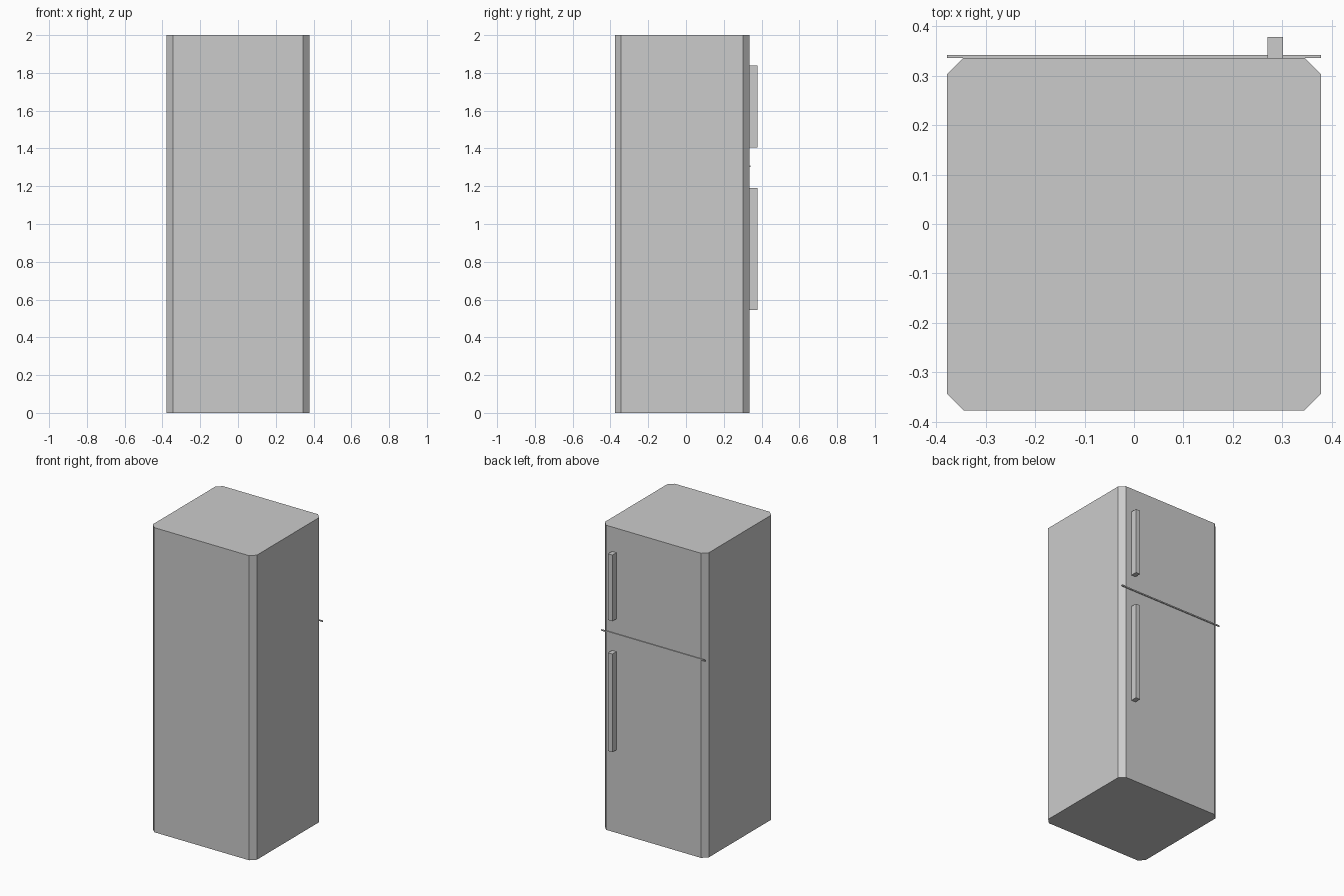
import bpy
import bmesh

default_cube = bpy.data.objects.get("Cube")
if default_cube:
    bpy.data.objects.remove(default_cube, do_unlink=True)

grey = bpy.data.materials.new("light_grey")
grey.use_nodes = True
colour = (0.6, 0.6, 0.6, 1)
grey.diffuse_color = colour
grey.node_tree.nodes["Principled BSDF"].inputs["Base Color"].default_value = colour


def box(name, low, high, chamfer=0):
    """Box between two corners, with optional chamfered upright edges."""
    mesh = bpy.data.meshes.new(name)
    bm = bmesh.new()
    bmesh.ops.create_cube(bm, size=1)
    for v in bm.verts:
        v.co = [h if c > 0 else l for c, l, h in zip(v.co, low, high)]
    if chamfer:
        upright = [e for e in bm.edges
                   if abs(e.verts[0].co.z - e.verts[1].co.z) > 0.1]
        bmesh.ops.bevel(bm, geom=upright, offset=chamfer,
                        offset_type='OFFSET', segments=1, affect='EDGES')
    bmesh.ops.recalc_face_normals(bm, faces=bm.faces)
    bm.to_mesh(mesh)
    bm.free()
    mesh.materials.append(grey)
    obj = bpy.data.objects.new(name, mesh)
    bpy.context.collection.objects.link(obj)
    return obj


half_width, door_y, back_y = 0.378, 0.336, 0.378

# Cabinet with chamfered corners
box("cabinet", (-half_width, -0.377, 0), (half_width, door_y, 2), 0.033)

# Thin strip dividing the two doors
box("door_divider", (-half_width, door_y, 1.301), (half_width, 0.342, 1.309))

# Upright door handles
for name, bottom, top in (("upper_handle", 1.405, 1.84),
                          ("lower_handle", 0.545, 1.19)):
    box(name, (0.27, door_y, bottom), (0.302, back_y, top))
